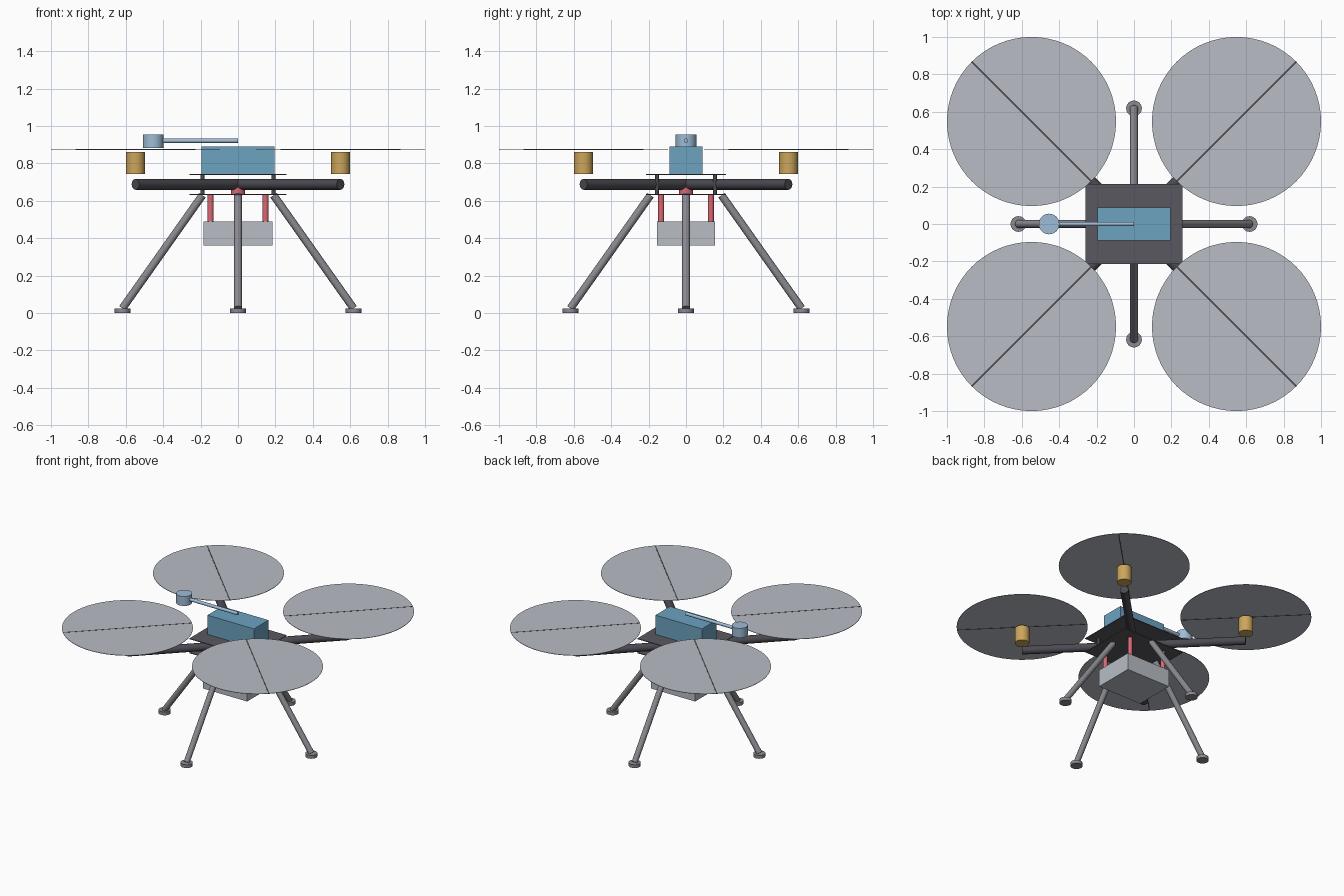
import bpy, bmesh, math
from mathutils import Vector

if "Cube" in bpy.data.objects:
    bpy.data.objects.remove(bpy.data.objects["Cube"])


def material(name, srgb):
    m = bpy.data.materials.new(name)
    lin = [((c / 255 + 0.055) / 1.055) ** 2.4 for c in srgb]
    m.diffuse_color = (*lin, 1)
    m.use_nodes = True
    m.node_tree.nodes["Principled BSDF"].inputs["Base Color"].default_value = m.diffuse_color
    return m


PALE = material("pale grey", (184, 190, 197))
BLUE = material("mid blue", (108, 162, 192))
SKY = material("light blue", (158, 188, 214))
CARBON = material("carbon black", (76, 74, 82))
PLATE = material("plate grey", (88, 88, 96))
STEEL = material("leg grey", (138, 138, 144))
GOLD = material("motor gold", (204, 166, 92))
RED = material("damper red", (218, 104, 116))


def finish(ob, name, mat):
    ob.name = name
    ob.data.materials.append(mat)
    return ob


def box(name, center, size, mat, turn=0):
    bpy.ops.mesh.primitive_cube_add(size=1, location=center, rotation=(0, 0, turn))
    ob = bpy.context.object
    ob.scale = size
    return finish(ob, name, mat)


def tube(name, a, b, radius, mat, sides=24):
    a, b = Vector(a), Vector(b)
    d = b - a
    bpy.ops.mesh.primitive_cylinder_add(vertices=sides, radius=radius, depth=d.length,
                                        location=(a + b) / 2)
    ob = bpy.context.object
    ob.rotation_euler = d.to_track_quat('Z', 'Y').to_euler()
    bpy.ops.object.shade_smooth_by_angle(angle=math.radians(35))
    return finish(ob, name, mat)


# frame plates
box("upper_plate", (0, 0, 0.7415), (0.52, 0.43, 0.005), PLATE)
box("lower_plate", (0, 0, 0.6345), (0.52, 0.43, 0.005), PLATE)

# battery on top, payload underneath, soft hub between the plates
box("battery", (0, 0, 0.817), (0.392, 0.175, 0.146), BLUE)
box("payload", (0, 0, 0.425), (0.37, 0.31, 0.13), PALE)
tube("centre_hub", (0, 0, 0.637), (0, 0, 0.69), 0.038, RED)

# antenna mast and puck
mast = tube("antenna_mast", (-0.44, 0, 0.921), (0, 0, 0.921), 0.012, SKY)
tube("antenna_puck", (-0.454, 0, 0.883), (-0.454, 0, 0.955), 0.055, SKY, 32)

# one set per corner: arm, motor, rotor, spacer, damper
R = 0.548
for sx, xn in ((-1, "left"), (1, "right")):
    for sy, yn in ((-1, "front"), (1, "back")):
        tag = f"{yn}_{xn}"
        x, y = sx * R, sy * R
        tube("arm_" + tag, (0, 0, 0.688), (x, y, 0.688), 0.029, CARBON)
        tube("motor_" + tag, (x, y, 0.743), (x, y, 0.86), 0.05, GOLD, 32)
        tube("rotor_disc_" + tag, (x, y, 0.873), (x, y, 0.876), 0.452, PALE, 64)
        # thin blade line lying along the arm direction
        box("rotor_blade_" + tag, (x, y, 0.8745), (0.9, 0.008, 0.005), CARBON,
            math.atan2(y, x))
        tube("spacer_" + tag, (sx * 0.19, sy * 0.155, 0.634),
             (sx * 0.19, sy * 0.155, 0.742), 0.01, CARBON, 16)
        tube("damper_" + tag, (sx * 0.147, sy * 0.133, 0.485),
             (sx * 0.147, sy * 0.133, 0.634), 0.016, RED, 16)

# splayed legs with round feet
for i, side in enumerate(("right", "back", "left", "front")):
    c, s = round(math.cos(i * math.pi / 2)), round(math.sin(i * math.pi / 2))
    tube("leg_" + side, (c * 0.19, s * 0.19, 0.63), (c * 0.618, s * 0.618, 0.025), 0.021, STEEL)
    tube("foot_" + side, (c * 0.618, s * 0.618, 0), (c * 0.618, s * 0.618, 0.025), 0.042, STEEL)
